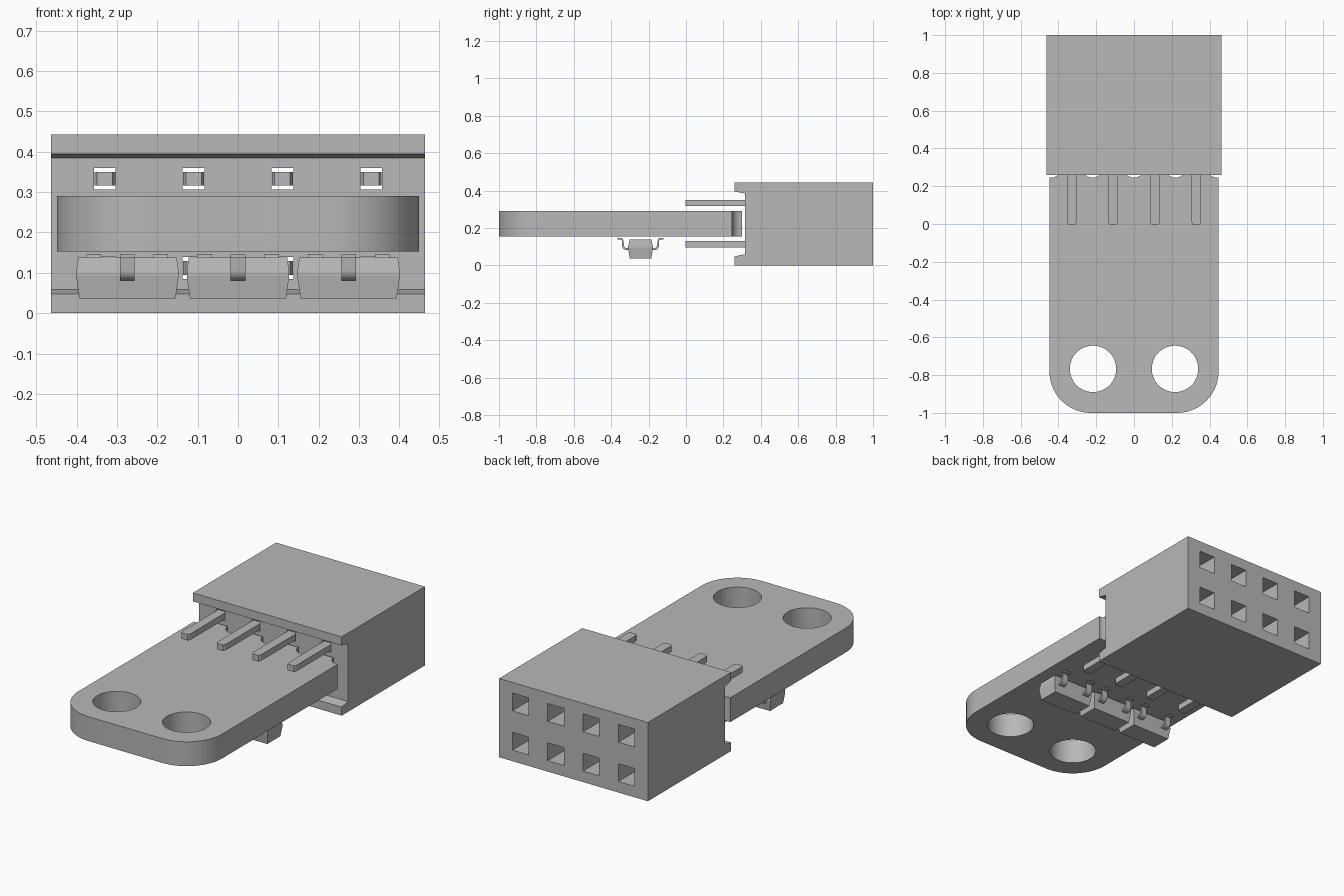
import bpy, bmesh
from math import sin, cos, pi, radians

if "Cube" in bpy.data.objects:
    bpy.data.objects.remove(bpy.data.objects["Cube"])

GREY = (0.48, 0.48, 0.48, 1)
mat = bpy.data.materials.new("plain grey")
mat.use_nodes = True
mat.diffuse_color = GREY
mat.node_tree.nodes["Principled BSDF"].inputs["Base Color"].default_value = GREY

COLUMNS = [-0.33, -0.11, 0.11, 0.33]
ROWS = {"lower": 0.112, "upper": 0.333}


def finish(name, bm, smooth=False):
    bmesh.ops.recalc_face_normals(bm, faces=bm.faces)
    mesh = bpy.data.meshes.new(name)
    bm.to_mesh(mesh)
    bm.free()
    mesh.materials.append(mat)
    obj = bpy.data.objects.new(name, mesh)
    bpy.context.collection.objects.link(obj)
    if smooth:
        shade(obj)
    return obj


def shade(obj):
    bpy.ops.object.select_all(action='DESELECT')
    obj.select_set(True)
    bpy.context.view_layer.objects.active = obj
    bpy.ops.object.shade_smooth_by_angle(angle=radians(30))


def loft(bm, rings):
    """Skin a list of equal-length point rings and cap both ends."""
    loops = [[bm.verts.new(p) for p in ring] for ring in rings]
    n = len(loops[0])
    for a, b in zip(loops, loops[1:]):
        for i in range(n):
            j = (i + 1) % n
            bm.faces.new((a[i], a[j], b[j], b[i]))
    bm.faces.new(loops[0])
    bm.faces.new(loops[-1])


def prism_x(bm, profile, x0, x1):
    loft(bm, [[(x, y, z) for y, z in profile] for x in (x0, x1)])


def prism_z(bm, outline, z0, z1):
    loft(bm, [[(x, y, z) for x, y in outline] for z in (z0, z1)])


def arc(cx, cy, r, a0, a1, steps):
    return [(cx + r * cos(a0 + (a1 - a0) * i / steps),
             cy + r * sin(a0 + (a1 - a0) * i / steps)) for i in range(steps + 1)]


def cut(obj, cutter):
    cutter.hide_render = True
    mod = obj.modifiers.new("cut", 'BOOLEAN')
    mod.object = cutter
    mod.solver = 'EXACT'
    bpy.context.view_layer.objects.active = obj
    bpy.ops.object.modifier_apply(modifier=mod.name)
    bpy.data.objects.remove(cutter)


# Socket housing with overhanging lips at the front
bm = bmesh.new()
prism_x(bm, [(0.26, 0), (1, 0), (1, 0.443), (0.26, 0.443), (0.26, 0.395),
             (0.315, 0.384), (0.315, 0.059), (0.26, 0.048)], -0.463, 0.463)
housing = finish("socket_housing", bm)

# Wide rear sockets narrowing to small pin holes
bm = bmesh.new()
for x in COLUMNS:
    for z in ROWS.values():
        loft(bm, [[(x + sx * h, y, z + sz * h)
                   for sx, sz in ((-1, -1), (1, -1), (1, 1), (-1, 1))]
                  for y, h in ((0.2, 0.027), (0.45, 0.027), (0.5, 0.05), (1.1, 0.05))])
cut(housing, finish("socket_cutter", bm))

# Circuit board with rounded front corners
bm = bmesh.new()
outline = (arc(-0.228, -0.78, 0.22, pi, 1.5 * pi, 14)
           + arc(0.228, -0.78, 0.22, 1.5 * pi, 2 * pi, 14)
           + [(0.448, 0.3), (-0.448, 0.3)])
prism_z(bm, outline, 0.153, 0.29)
board = finish("circuit_board", bm)

# Mounting holes and scalloped rear edge
bm = bmesh.new()
holes = [(x, -0.767, 0.123, 48) for x in (-0.217, 0.217)]
holes += [(0.22 * i, 0.3, 0.055, 24) for i in range(-2, 3)]
for x, y, r, n in holes:
    prism_z(bm, arc(x, y, r, 0, 2 * pi, n)[:-1], 0.05, 0.4)
cut(board, finish("board_cutter", bm))
shade(board)

# Connector pins with softened tips
for row, z in ROWS.items():
    bm = bmesh.new()
    for x in COLUMNS:
        w = 0.026
        tip = [(x - w, 0.42), (x - w, 0.01), (x - 0.019, -0.003),
               (x + 0.019, -0.003), (x + w, 0.01), (x + w, 0.42)]
        prism_z(bm, tip, z - 0.017, z + 0.017)
    finish(row + "_pins", bm)


def chip_body(bm, cx, cy):
    """Moulded package, widest around its middle."""
    rings = []
    for z, hx, hy in ((0.036, 0.119, 0.058), (0.092, 0.127, 0.066),
                      (0.102, 0.127, 0.066), (0.138, 0.122, 0.058)):
        rings.append([(cx - hx, cy - hy, z), (cx + hx, cy - hy, z),
                      (cx + hx, cy + hy, z), (cx - hx, cy + hy, z)])
    loft(bm, rings)


def chip_lead(bm, cx, cy, side):
    """Bent lead: leaves the body, rises and ends in a flat foot."""
    r, t = 0.014, 0.011
    inner = [(0.05, 0.092)] + arc(0.074, 0.092 + r, r, -pi / 2, 0, 4)
    inner += arc(0.088 + r, 0.136, r - 0.005, pi, pi / 2, 4) + [(0.124, 0.145)]
    outer = [(0.05, 0.092 - t)] + arc(0.074, 0.092 + r, r + t, -pi / 2, 0, 4)
    outer += arc(0.088 + r, 0.136, 0.003, pi, pi / 2, 4) + [(0.124, 0.137)]
    profile = [(cy + side * d, z) for d, z in inner + outer[::-1]]
    prism_x(bm, profile, cx - 0.018, cx + 0.018)


# Three small chips hanging under the board
CHIP_Y = -0.243
bodies, leads = bmesh.new(), bmesh.new()
for x in (-0.274, 0, 0.274):
    chip_body(bodies, x, CHIP_Y)
    chip_lead(leads, x, CHIP_Y, -1)
    for dx in (-0.083, 0.083):
        chip_lead(leads, x + dx, CHIP_Y, 1)
finish("chip_bodies", bodies)
finish("chip_leads", leads, smooth=True)
